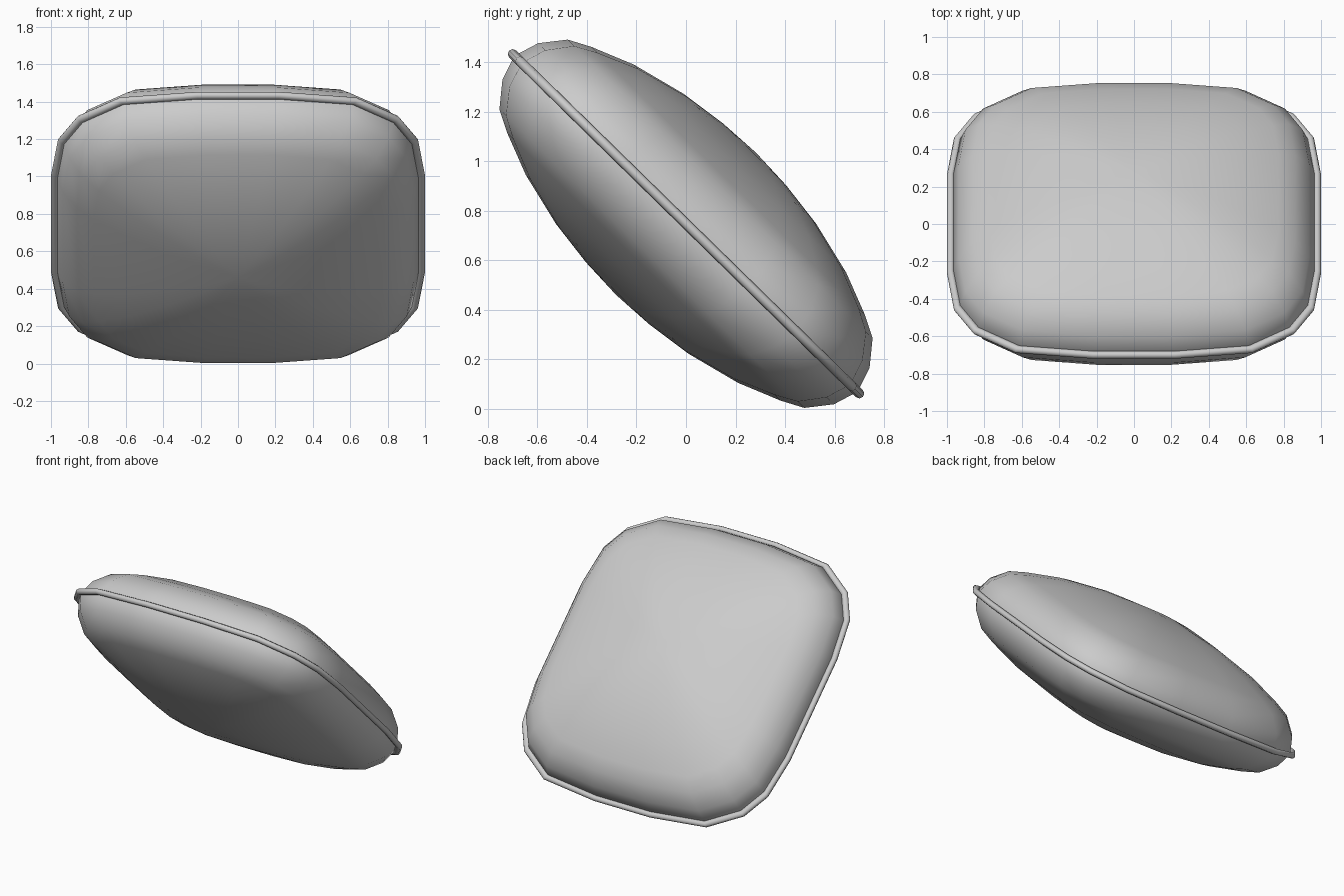
import bpy, bmesh, math

if "Cube" in bpy.data.objects:
    bpy.data.objects.remove(bpy.data.objects["Cube"])

TILT = math.radians(-44.4)
CENTRE_Z = 0.747

# Rounded-square outline: one quarter, mirrored into a full loop
quarter = [(1.0, 0.37), (0.962, 0.645), (0.86, 0.815), (0.635, 0.957), (0.22, 1.0)]
outline = (quarter
           + [(-x, y) for x, y in reversed(quarter)]
           + [(-x, -y) for x, y in quarter]
           + [(x, -y) for x, y in reversed(quarter)])

# Half-thickness profile: (outline scale, height)
profile = [(0.97, 0.0), (0.937, 0.103), (0.862, 0.197), (0.773, 0.243),
           (0.60, 0.312), (0.375, 0.368), (0.18, 0.394)]
TOP = 0.403


def finish(bm, name, angle):
    bmesh.ops.recalc_face_normals(bm, faces=bm.faces)
    mesh = bpy.data.meshes.new(name)
    bm.to_mesh(mesh)
    bm.free()
    ob = bpy.data.objects.new(name, mesh)
    bpy.context.collection.objects.link(ob)
    ob.rotation_euler.x = TILT
    ob.location.z = CENTRE_Z
    bpy.ops.object.select_all(action='DESELECT')
    ob.select_set(True)
    bpy.context.view_layer.objects.active = ob
    bpy.ops.object.shade_smooth_by_angle(angle=math.radians(angle))
    return ob


def bridge(bm, a, b):
    n = len(a)
    for i in range(n):
        j = (i + 1) % n
        bm.faces.new((a[i], a[j], b[j], b[i]))


# Stuffed cushion body: scaled outline rings from the bottom to the top
bm = bmesh.new()
levels = [(f, -t) for f, t in reversed(profile)] + profile[1:]
rings = [[bm.verts.new((x * f, y * f, t)) for x, y in outline] for f, t in levels]
for a, b in zip(rings, rings[1:]):
    bridge(bm, a, b)
for ring, z in ((rings[0], -TOP), (rings[-1], TOP)):
    tip = bm.verts.new((0, 0, z))
    for i in range(len(ring)):
        bm.faces.new((ring[i], ring[(i + 1) % len(ring)], tip))
finish(bm, "cushion_body", 60)

# Piping around the seam: small round section swept along the outline
bm = bmesh.new()
R, SIDES = 0.02, 8
loops = []
for k in range(SIDES):
    a = 2 * math.pi * k / SIDES
    f = 1 - R + R * math.cos(a)
    loops.append([bm.verts.new((x * f, y * f, R * math.sin(a))) for x, y in outline])
for k in range(SIDES):
    bridge(bm, loops[k], loops[(k + 1) % SIDES])
finish(bm, "seam_piping", 60)
